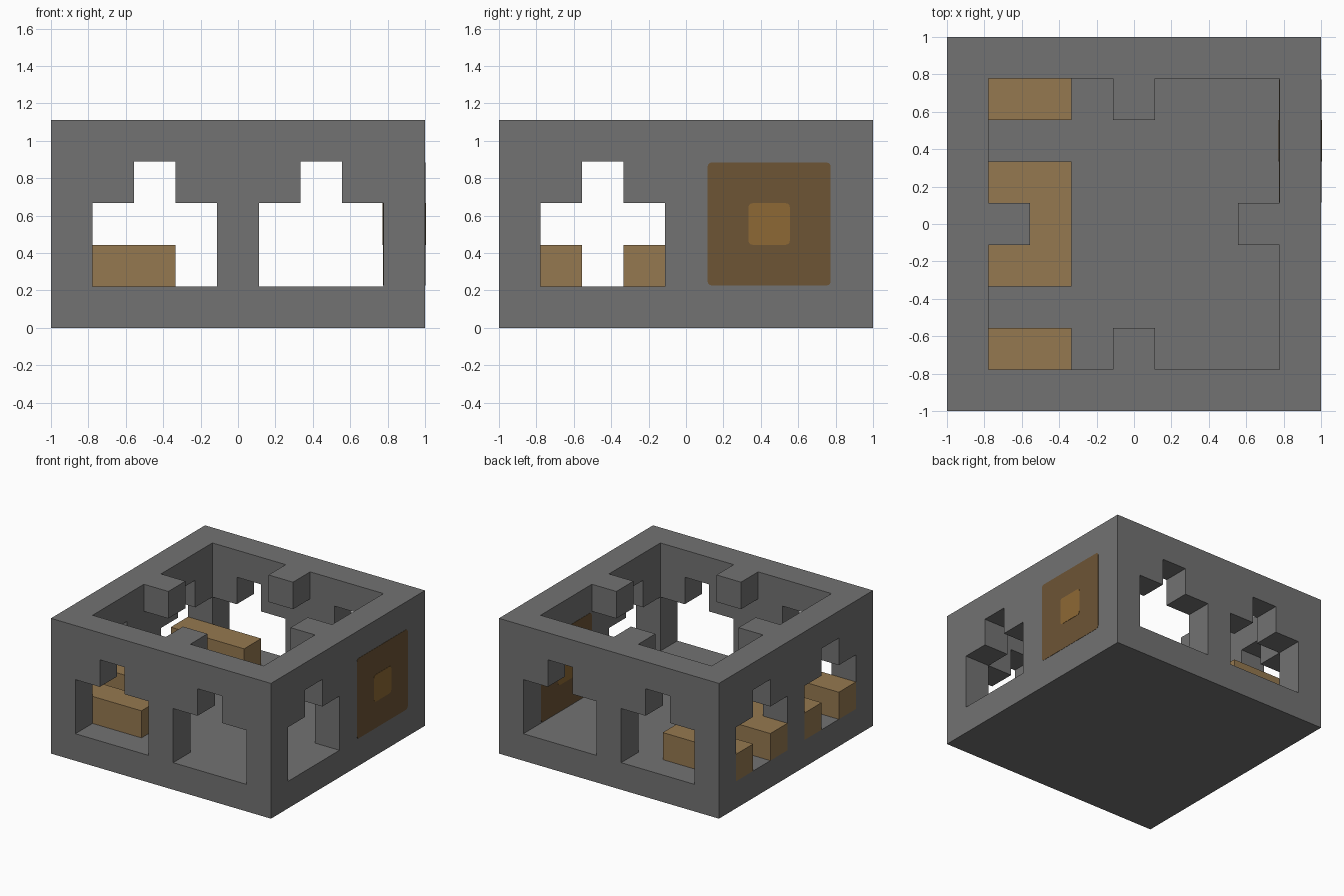
import bpy, bmesh, math
from mathutils import Vector

if "Cube" in bpy.data.objects:
    bpy.data.objects.remove(bpy.data.objects["Cube"], do_unlink=True)

U = 2 / 9  # building module: the plan is 9 x 9 modules, 5 high


def material(name, rgb):
    m = bpy.data.materials.new(name)
    m.use_nodes = True
    m.diffuse_color = (*rgb, 1)
    m.node_tree.nodes["Principled BSDF"].inputs["Base Color"].default_value = (*rgb, 1)
    return m


stone = material("grey stone", (0.17, 0.17, 0.17))
wood = material("light wood", (0.30, 0.19, 0.08))
dark_wood = material("dark wood", (0.155, 0.09, 0.036))
amber_wood = material("amber wood", (0.27, 0.14, 0.035))


def prism(name, outline, axis, low, high, mat):
    """Extrude an outline, in modules, along an axis from low to high."""
    def place(a, b, t):
        p = {"x": (t, a, b), "y": (a, t, b), "z": (a, b, t)}[axis]
        return Vector(p) * U - Vector((1, 1, 0))

    bm = bmesh.new()
    face = bm.faces.new([bm.verts.new(place(a, b, low)) for a, b in outline])
    shift = place(0, 0, high) - place(0, 0, low)
    ext = bmesh.ops.extrude_face_region(bm, geom=[face], use_keep_orig=True)
    moved = [g for g in ext["geom"] if isinstance(g, bmesh.types.BMVert)]
    bmesh.ops.translate(bm, verts=moved, vec=shift)
    bmesh.ops.recalc_face_normals(bm, faces=bm.faces)
    mesh = bpy.data.meshes.new(name)
    bm.to_mesh(mesh)
    bm.free()
    mesh.materials.append(mat)
    obj = bpy.data.objects.new(name, mesh)
    bpy.context.collection.objects.link(obj)
    return obj


def rect(a0, a1, b0, b1):
    return [(a0, b0), (a1, b0), (a1, b1), (a0, b1)]


def rounded(a0, a1, b0, b1, r):
    """Rectangle with small rounded corners."""
    corners = [(a1 - r, b1 - r), (a0 + r, b1 - r), (a0 + r, b0 + r), (a1 - r, b0 + r)]
    return [(a + r * math.cos(t), b + r * math.sin(t))
            for i, (a, b) in enumerate(corners)
            for t in [(i + s / 3) * math.pi / 2 for s in range(4)]]


def wall_outline(start, end, windows):
    """Wall silhouette with stepped window notches standing on the floor."""
    pts = [(start, 5), (start, 1)]
    for w in windows:
        notch = [(w, 1), (w, 3), (w + 1, 3), (w + 1, 4),
                 (w + 2, 4), (w + 2, 3), (w + 3, 3), (w + 3, 1)]
        pts += [p for p in notch if p != pts[-1]]
    return pts + [p for p in [(end, 1), (end, 5)] if p != pts[-1]]


def side_outline(windows):
    """Side wall: window jambs at its ends are formed by the front and back walls."""
    pts = wall_outline(0, 9, windows)
    return pts


# Floor slab
prism("floor", rect(0, 9, 0, 9), "z", 0, 1, stone)

# Front and back walls run between the side walls' outer faces
for name, y in (("front_wall", 0), ("back_wall", 8)):
    prism(name, wall_outline(0, 9, (1, 5)), "y", y, y + 1, stone)

# Side walls; the left one has a single window beside its panel
for name, x, windows in (("right_wall", 0, (1, 5)), ("left_wall", 8, (1,))):
    prism(name, side_outline(windows), "x", x, x + 1, stone)

# Brackets at the middle of each wall, under the rim
for name, x, y in (("front_bracket", 4, 1), ("back_bracket", 4, 7),
                   ("right_bracket", 1, 4), ("left_bracket", 7, 4)):
    prism(name, rect(x, x + 1, y, y + 1), "z", 4, 5, stone)

# Benches reaching out through the window openings
for name, y in (("front_bench", 1), ("back_bench", 7)):
    prism(name, rect(0, 3, y, y + 1), "z", 1, 2, wood)
middle = [(0, 3), (3, 3), (3, 6), (0, 6), (0, 5), (1, 5), (1, 4), (0, 4)]
prism("middle_bench", middle, "z", 1, 2, wood)

# Square panel with a small centre, on both faces of the left wall
for side, x in (("outer", 9), ("inner", 8)):
    for part, lo, hi, depth, mat in (("panel", 0.02, 2.98, 0.01, dark_wood),
                                     ("panel_centre", 1, 2, 0.02, amber_wood)):
        shape = rounded(5 + lo, 5 + hi, 1 + lo, 1 + hi, 0.1)
        prism(f"{side}_{part}", shape, "x", x - depth, x + depth, mat)
